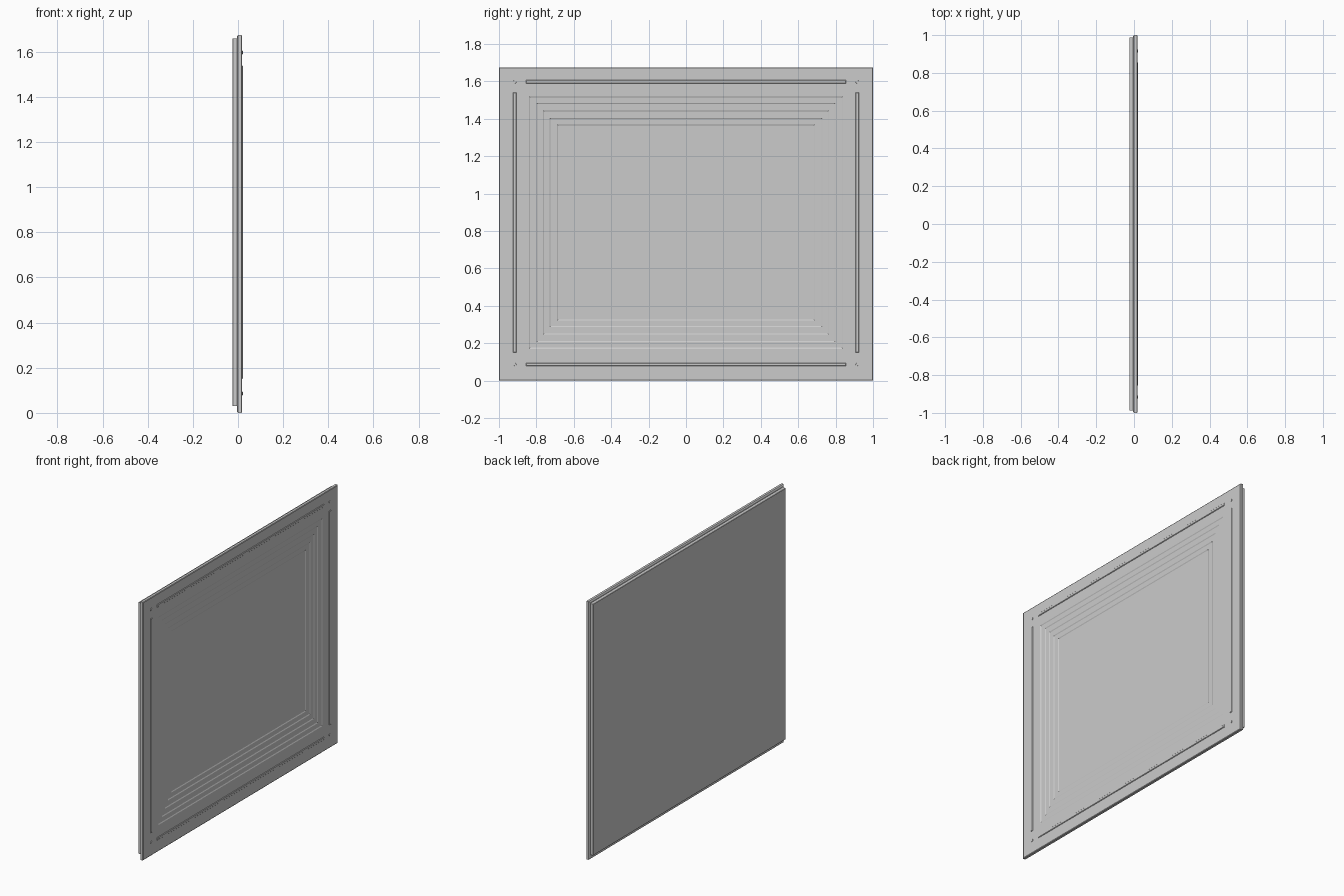
import bpy, bmesh, math

if "Cube" in bpy.data.objects:
    bpy.data.objects.remove(bpy.data.objects["Cube"])

ZC = 0.8375   # panel centre height


def make_object(name, bm):
    bmesh.ops.recalc_face_normals(bm, faces=bm.faces)
    mesh = bpy.data.meshes.new(name)
    bm.to_mesh(mesh)
    bm.free()
    ob = bpy.data.objects.new(name, mesh)
    bpy.context.collection.objects.link(ob)
    return ob


def nested_rects(name, loops):
    """Closed solid skinned through rectangles (x, half_y, half_z, centre_z)."""
    bm = bmesh.new()
    rings = [[bm.verts.new((x, sy * hy, zc + sz * hz))
              for sy, sz in ((-1, -1), (1, -1), (1, 1), (-1, 1))]
             for x, hy, hz, zc in loops]
    for a, b in zip(rings, rings[1:]):
        for i in range(4):
            j = (i + 1) % 4
            bm.faces.new((a[i], a[j], b[j], b[i]))
    bm.faces.new(rings[0])
    bm.faces.new(rings[-1])
    return make_object(name, bm)


def ridge(name, y, z, half_y, half_z):
    """Thin bevelled moulding standing on the frame face."""
    c = 0.003
    return nested_rects(name, [(0.012, half_y, half_z, z),
                               (0.019, half_y, half_z, z),
                               (0.022, half_y - c, half_z - c, z)]), y


# front panel: softened outer edge, then shallow steps sinking to a flat field
loops = [(-0.004, 0.994, ZC - 0.006, ZC), (0.000, 1.0, ZC, ZC),
         (0.015, 1.0, ZC, ZC), (0.018, 0.996, ZC - 0.004, ZC)]
x = 0.018
for hy, hz in ((0.84, 0.675), (0.80, 0.64), (0.765, 0.60), (0.73, 0.56), (0.69, 0.525)):
    loops.append((x, hy, hz, 0.845))
    x -= 0.003
    loops.append((x, hy - 0.006, hz - 0.006, 0.845))
nested_rects("stepped_front_panel", loops)

# back board, slightly smaller than the front
nested_rects("back_board", [(-0.025, 0.985, 0.813, 0.845), (-0.023, 0.987, 0.815, 0.845),
                            (-0.001, 0.987, 0.815, 0.845)])

# four ridges around the border
for side, label in ((-1, "left"), (1, "right")):
    ob, y = ridge(label + "_ridge", side * 0.915, 0.845, 0.009, 0.695)
    ob.location.y = y
for z, label in ((0.086, "bottom"), (1.597, "top")):
    ridge(label + "_ridge", 0, z, 0.855, 0.009)

# corner studs
for sy in (-1, 1):
    for z in (0.086, 1.597):
        bm = bmesh.new()
        bmesh.ops.create_cone(bm, cap_ends=True, segments=8, radius1=0.01,
                              radius2=0.008, depth=0.01)
        ob = make_object("corner_stud", bm)
        ob.rotation_euler.y = math.pi / 2
        ob.location = (0.016, sy * 0.915, z)
